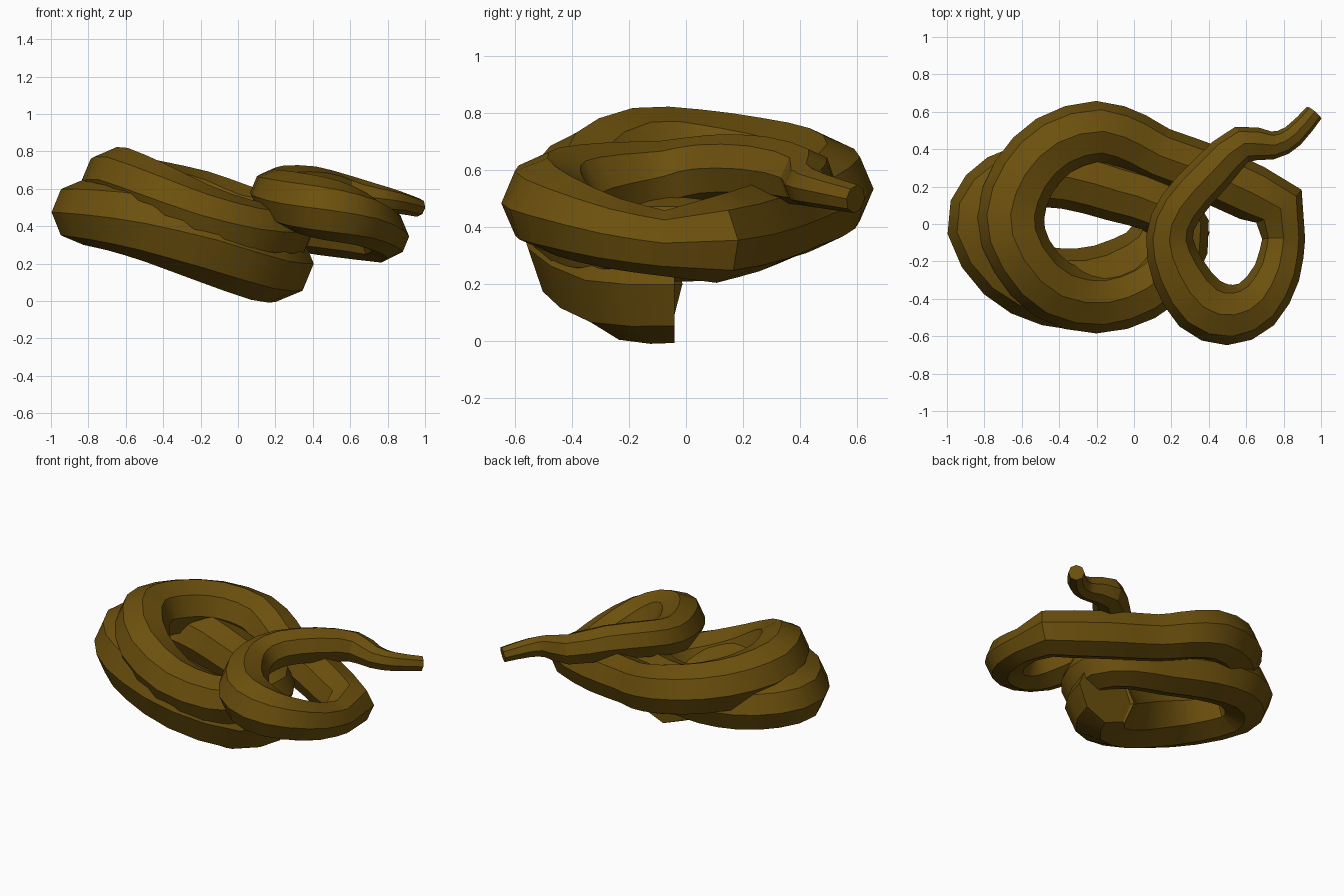
import bpy, bmesh, math
from mathutils import Vector

if "Cube" in bpy.data.objects:
    bpy.data.objects.remove(bpy.data.objects["Cube"])

SIDES = 8

# Centre line of the tentacle: x, y, z, radius
COILS = [
    # lower coil, from the thick cut end round the front, left and back
    (0.20, -0.04, 0.20, .205), (0.11, -0.20, 0.215, .215),
    (-0.16, -0.335, 0.325, .225), (-0.45, -0.335, 0.415, .21), (-0.68, -0.23, 0.46, .19),
    (-0.825, -0.02, 0.475, .175), (-0.77, 0.15, 0.47, .17), (-0.60, 0.25, 0.45, .17),
    (-0.36, 0.25, 0.42, .17), (-0.10, 0.18, 0.39, .165), (0.12, 0.11, 0.375, .16),
    # upper coil
    (0.25, -0.02, 0.365, .155), (0.20, -0.22, 0.365, .155), (0.04, -0.36, 0.385, .16),
    (-0.20, -0.42, 0.46, .165), (-0.44, -0.35, 0.575, .17), (-0.60, -0.17, 0.65, .17),
    (-0.66, 0.03, 0.635, .18), (-0.59, 0.25, 0.61, .175), (-0.43, 0.42, 0.58, .17),
    (-0.20, 0.495, 0.535, .163), (0.0, 0.44, 0.475, .155), (0.13, 0.37, 0.445, .15),
    (0.45, 0.25, 0.40, .155), (0.775, 0.095, 0.355, .15),
]
# Right-hand loop, starting at the sharp bend, and the wavy tapering tip
LOOP = [
    (0.80, -0.08, 0.345, .115), (0.765, -0.26, 0.38, .125),
    (0.655, -0.43, 0.44, .145), (0.50, -0.485, 0.485, .163), (0.35, -0.425, 0.52, .163),
    (0.235, -0.25, 0.555, .145), (0.19, -0.07, 0.58, .125), (0.25, 0.09, 0.605, .12),
    (0.41, 0.27, 0.605, .115), (0.575, 0.425, 0.575, .1), (0.74, 0.42, 0.55, .075),
    (0.85, 0.47, 0.53, .062), (0.963, 0.595, 0.5, .05),
]


def refine(points):
    """Insert one smooth midpoint into every span (Catmull-Rom)."""
    p = [Vector(q) for q in points]
    out = [p[0]]
    for i in range(len(p) - 1):
        a, d = p[max(i - 1, 0)], p[min(i + 2, len(p) - 1)]
        out += [(9 * (p[i] + p[i + 1]) - a - d) / 16, p[i + 1]]
    return out


def sweep(name, stations):
    """Eight-sided tube through the stations, closed at both ends."""
    pts = [s.to_3d() for s in stations]
    bm = bmesh.new()
    rings = []
    for i, p in enumerate(pts):
        a = (p - pts[i - 1]).normalized() if i else Vector((0, -1, 0))
        b = (pts[i + 1] - p).normalized() if i < len(pts) - 1 else a
        t = (a + b).normalized() if i else a   # square cut at the base
        side = t.cross(Vector((0, 0, 1))).normalized()
        up = side.cross(t)
        r = stations[i][3]
        ring = []
        for k in range(SIDES):
            ang = 2 * math.pi * k / SIDES
            ring.append(bm.verts.new(p + (side * math.cos(ang) + up * math.sin(ang)) * r))
        rings.append(ring)
    for r0, r1 in zip(rings, rings[1:]):
        for k in range(SIDES):
            n = (k + 1) % SIDES
            bm.faces.new((r0[k], r0[n], r1[n], r1[k]))
    bm.faces.new(rings[0])
    bm.faces.new(rings[-1])
    bmesh.ops.recalc_face_normals(bm, faces=bm.faces)
    mesh = bpy.data.meshes.new(name)
    bm.to_mesh(mesh)
    bm.free()
    ob = bpy.data.objects.new(name, mesh)
    bpy.context.collection.objects.link(ob)
    return ob


# Coiled body with dark gold skin
body = sweep("coiled_tentacle", refine(COILS) + refine(LOOP))
mat = bpy.data.materials.new("dark_gold")
mat.diffuse_color = (0.15, 0.08, 0.004, 1)
mat.use_nodes = True
mat.node_tree.nodes["Principled BSDF"].inputs["Base Color"].default_value = mat.diffuse_color
body.data.materials.append(mat)

# Smooth along the length, crisp lengthwise edges
bpy.context.view_layer.objects.active = body
body.select_set(True)
bpy.ops.object.shade_smooth_by_angle(angle=math.radians(32))
